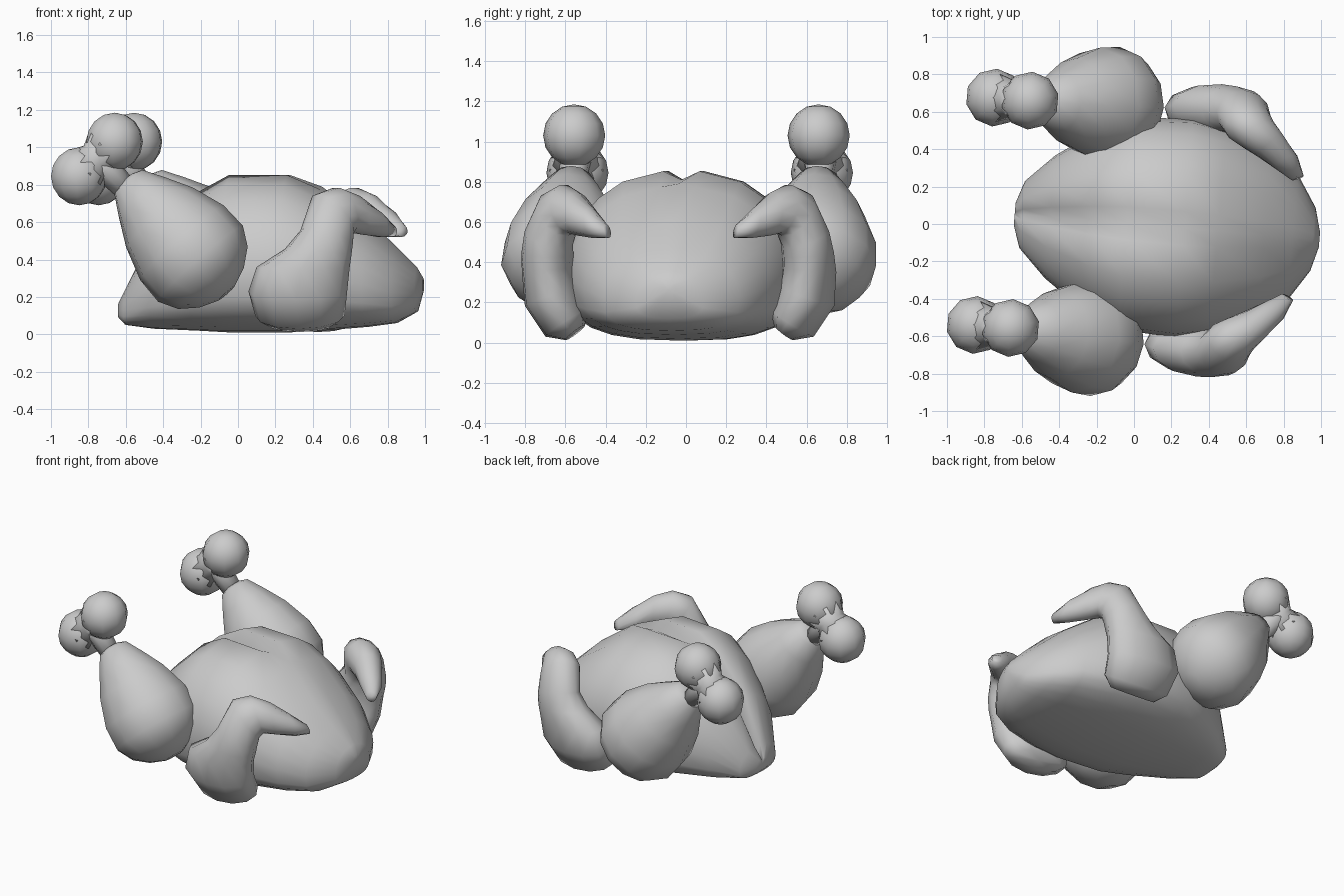
import bpy, bmesh, math
from mathutils import Vector

cube = bpy.data.objects.get("Cube")
if cube:
    bpy.data.objects.remove(cube)

TURN = -0.085  # whole bird is turned slightly about the vertical

grey = bpy.data.materials.new("plain grey")
grey.use_nodes = True
COLOUR = (0.6, 0.6, 0.6, 1)
grey.diffuse_color = COLOUR
grey.node_tree.nodes["Principled BSDF"].inputs["Base Color"].default_value = COLOUR


def finish(name, bm, mirror):
    bmesh.ops.recalc_face_normals(bm, faces=bm.faces)
    for f in bm.faces:
        f.smooth = True
    mesh = bpy.data.meshes.new(name)
    bm.to_mesh(mesh)
    bm.free()
    mesh.materials.append(grey)
    ob = bpy.data.objects.new(name, mesh)
    bpy.context.collection.objects.link(ob)
    ob.rotation_euler.z = TURN
    if mirror:
        mod = ob.modifiers.new("both sides", 'MIRROR')
        mod.use_axis = (False, True, False)


def add_loft(bm, rings):
    """Skin a list of equal rings and close both ends with a fan."""
    rows = [[bm.verts.new(p) for p in ring] for ring in rings]
    n = len(rows[0])
    for a, b in zip(rows, rows[1:]):
        for i in range(n):
            j = (i + 1) % n
            bm.faces.new((a[i], a[j], b[j], b[i]))
    for row in (rows[0], rows[-1]):
        tip = bm.verts.new(sum((v.co for v in row), Vector()) / n)
        for i in range(n):
            bm.faces.new((row[i], row[(i + 1) % n], tip))


def oval(centre, u, v, ru, rv, n=12):
    angles = [2 * math.pi * i / n for i in range(n)]
    return [centre + u * ru * math.cos(a) + v * rv * math.sin(a) for a in angles]


def add_turned(bm, start, end, profile, n=12):
    """Turned shape: profile holds (fraction along axis, radius)."""
    axis = end - start
    u = axis.cross(Vector((0, 1, 0))).normalized()
    v = axis.normalized().cross(u)
    add_loft(bm, [oval(start + axis * t, u, v, r, r, n) for t, r in profile])


# Body: x, half width, bottom, top, depth of the breast groove
stations = [
    (-.64, .06, .09, .17, .02), (-.60, .18, .05, .25, .06),
    (-.45, .33, .03, .55, .10), (-.22, .49, .02, .77, .09),
    (-.04, .57, .01, .87, .07), (.27, .585, .01, .87, .06),
    (.45, .55, .02, .79, 0), (.70, .45, .04, .61, 0),
    (.85, .34, .06, .47, 0), (.96, .17, .12, .36, 0), (.995, .04, .23, .30, 0)]
SIDES = 24
TOP = SIDES // 4
rings = []
for x, w, low, top, groove in stations:
    mid = low + (top - low) * .4
    ring = []
    for i in range(SIDES):
        a = 2 * math.pi * i / SIDES
        c, s = math.cos(a), math.sin(a)
        if s >= 0:
            y, z = w * c, mid + (top - mid) * s
        else:
            y = w * math.copysign(abs(c) ** .75, c)
            z = mid - (mid - low) * abs(s) ** .6
        if i == TOP:
            z -= groove
        elif abs(i - TOP) == 1:
            y *= .6  # lips of the groove sit close together
        ring.append(Vector((x, y, z)))
    rings.append(ring)
bm = bmesh.new()
add_loft(bm, rings)
finish("body", bm, False)

# Drumstick meat
hip = Vector((.02, .64, .19))
ankle = Vector((-.65, .605, .94))
bm = bmesh.new()
add_turned(bm, ankle, hip, [
    (.15, .05), (.17, .10), (.28, .165), (.42, .24), (.60, .30),
    (.75, .305), (.85, .25), (.92, .16), (.96, .06)])
finish("drumstick", bm, True)

# Leg bone: shank, neck and two knuckles
knuckles = [Vector((-.61, .61, 1.03)), Vector((-.80, .61, .845))]
bm = bmesh.new()
add_turned(bm, (knuckles[0] + knuckles[1]) / 2, hip, [(0, .10), (.08, .075), (.2, .065)], 10)
add_turned(bm, knuckles[0], knuckles[1], [(.2, .14), (.5, .10), (.8, .14)], 10)
for k in knuckles:
    res = bmesh.ops.create_uvsphere(bm, u_segments=10, v_segments=8, radius=.155)
    bmesh.ops.translate(bm, verts=res["verts"], vec=k)
finish("leg_bone", bm, True)

# Wing: centre x, y, z, section tilt in degrees, half width, half thickness
path = [
    (.38, .52, .05, 0, .17, .06), (.38, .56, .10, 0, .24, .13),
    (.375, .635, .23, 0, .265, .145), (.405, .65, .36, 0, .25, .135),
    (.485, .65, .44, 5, .18, .13), (.53, .64, .52, 14, .145, .125),
    (.56, .59, .64, 42, .15, .12), (.61, .54, .665, 65, .13, .11),
    (.69, .48, .64, 78, .11, .09), (.78, .40, .595, 68, .08, .07),
    (.85, .32, .555, 60, .035, .035)]
centres = [Vector(p[:3]) for p in path]
rings = []
for i, (x, y, z, tilt, wide, thick) in enumerate(path):
    along = centres[min(i + 1, len(path) - 1)] - centres[max(i - 1, 0)]
    a = math.radians(tilt)
    u = Vector((math.cos(a), 0, -math.sin(a)))
    v = along.cross(u).normalized()
    rings.append(oval(centres[i], u, v, wide, thick))
bm = bmesh.new()
add_loft(bm, rings)
finish("wing", bm, True)
